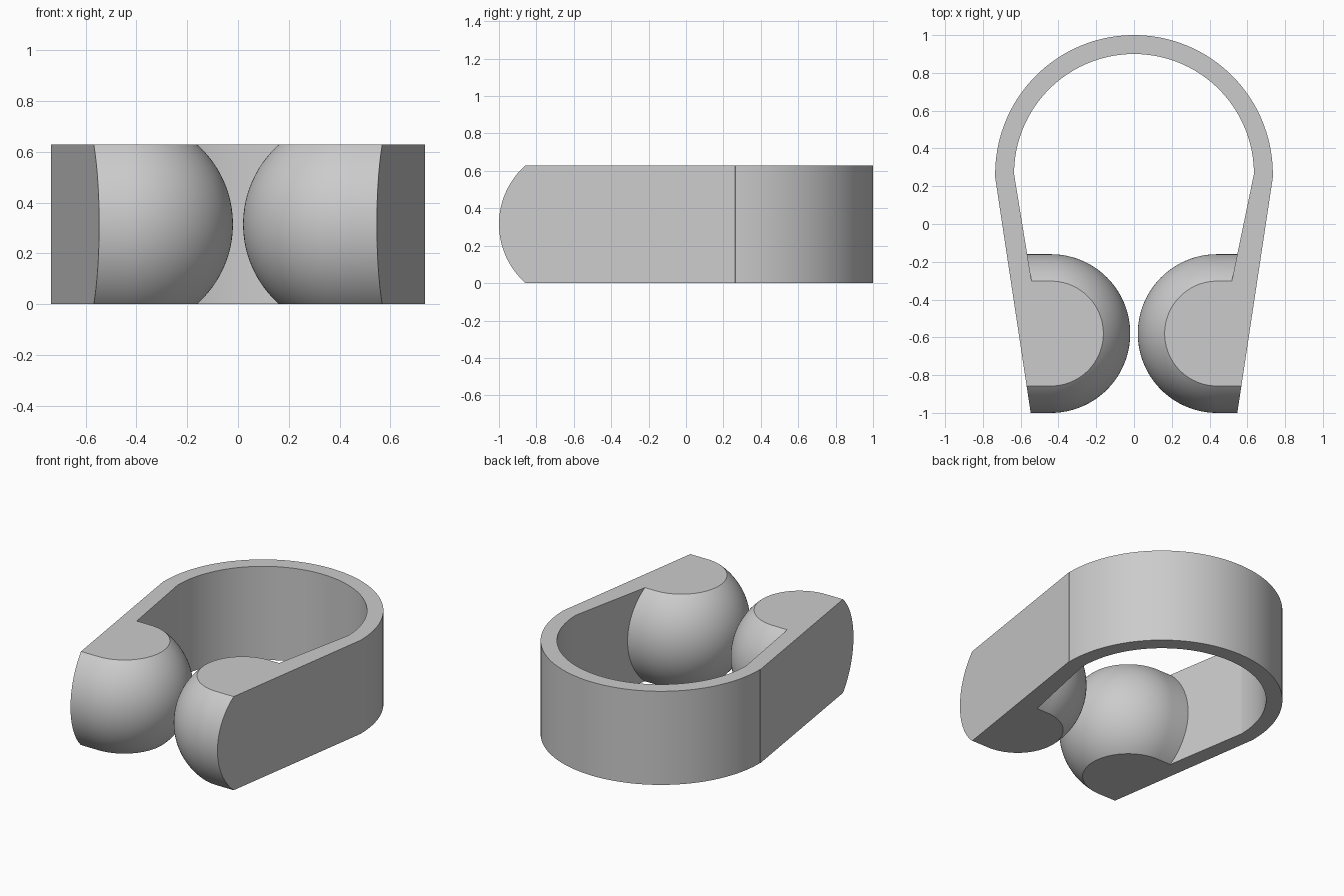
import bpy
import bmesh
from math import sin, cos, pi
from mathutils import Vector, Matrix

if "Cube" in bpy.data.objects:
    bpy.data.objects.remove(bpy.data.objects["Cube"], do_unlink=True)

HEIGHT = 0.63
ARC_Y = 0.265            # centre of the rounded back
R_OUT, R_IN = 0.735, 0.635
BALL_R, BALL_X, BALL_Y = 0.42, 0.44, -0.58
MARGIN = 0.05            # extra material removed by the final trims

grey = bpy.data.materials.new("plain grey")
grey.use_nodes = True
grey.diffuse_color = (0.6, 0.6, 0.6, 1)
grey.node_tree.nodes["Principled BSDF"].inputs["Base Color"].default_value = (0.6, 0.6, 0.6, 1)


def make_object(name, bm):
    bmesh.ops.recalc_face_normals(bm, faces=bm.faces)
    mesh = bpy.data.meshes.new(name)
    bm.to_mesh(mesh)
    bm.free()
    obj = bpy.data.objects.new(name, mesh)
    bpy.context.collection.objects.link(obj)
    mesh.materials.append(grey)
    return obj


def arc(radius, steps=72):
    return [(radius * cos(pi * i / steps), ARC_Y + radius * sin(pi * i / steps))
            for i in range(steps + 1)]


def make_band():
    # U-shaped plan, legs left thick outside and trimmed later
    outer = [(0.8, BALL_Y), (0.8, 0.18)] + arc(R_OUT) + [(-0.8, 0.18), (-0.8, BALL_Y)]
    inner = [(0.46, BALL_Y)] + arc(R_IN) + [(-0.497, BALL_Y)]
    bm = bmesh.new()
    plan = bm.faces.new([bm.verts.new((x, y, -MARGIN)) for x, y in outer + inner[::-1]])
    grown = bmesh.ops.extrude_face_region(bm, geom=[plan], use_keep_orig=True)
    top = [v for v in grown["geom"] if isinstance(v, bmesh.types.BMVert)]
    bmesh.ops.translate(bm, verts=top, vec=(0, 0, HEIGHT + 2 * MARGIN))
    return make_object("clip", bm)


def make_pad(name, side):
    # round-nosed plug revolved about the x axis
    steps = 36
    profile = [(-BALL_R * cos(pi / 2 * i / steps), BALL_R * sin(pi / 2 * i / steps))
               for i in range(steps + 1)] + [(0.5, BALL_R), (0.5, 0)]
    bm = bmesh.new()
    verts = [bm.verts.new((x, r, 0)) for x, r in profile]
    edges = [bm.edges.new(pair) for pair in zip(verts, verts[1:])]
    bmesh.ops.spin(bm, geom=verts + edges, cent=(0, 0, 0), axis=(1, 0, 0),
                   angle=2 * pi, steps=128)
    bmesh.ops.remove_doubles(bm, verts=bm.verts, dist=0.0001)
    place = Matrix.Translation((side * BALL_X, BALL_Y, HEIGHT / 2))
    bm.transform(place @ Matrix.Diagonal((side, 1, 1, 1)))
    return make_object(name, bm)


def trim(bm, point, normal):
    geom = bm.verts[:] + bm.edges[:] + bm.faces[:]
    bmesh.ops.bisect_plane(bm, geom=geom, dist=0.00001, plane_co=point,
                           plane_no=normal, clear_outer=True)
    bmesh.ops.holes_fill(bm, edges=[e for e in bm.edges if e.is_boundary], sides=0)


# Join the band and the two gripping pads
clip = make_band()
pads = [make_pad("left_pad", 1), make_pad("right_pad", -1)]
for pad in pads:
    mod = clip.modifiers.new("join", 'BOOLEAN')
    mod.operation = 'UNION'
    mod.solver = 'EXACT'
    mod.object = pad
bpy.context.view_layer.update()
joined = clip.evaluated_get(bpy.context.evaluated_depsgraph_get())
bm = bmesh.new()
bm.from_mesh(joined.to_mesh())
clip.modifiers.clear()
for pad in pads:
    bpy.data.objects.remove(pad, do_unlink=True)

# Trim the tapering outer sides, then the flat top and bottom
for side in (1, -1):
    trim(bm, Vector((side * 0.734, 0.24, 0)), Vector((side * 1.24, -0.187, 0)).normalized())
trim(bm, Vector((0, 0, HEIGHT)), Vector((0, 0, 1)))
trim(bm, Vector((0, 0, 0)), Vector((0, 0, -1)))
bmesh.ops.recalc_face_normals(bm, faces=bm.faces)
bm.to_mesh(clip.data)
bm.free()

# Smooth curves, crisp corners
bpy.ops.object.select_all(action='DESELECT')
clip.select_set(True)
bpy.context.view_layer.objects.active = clip
bpy.ops.object.shade_smooth_by_angle(angle=0.1)
